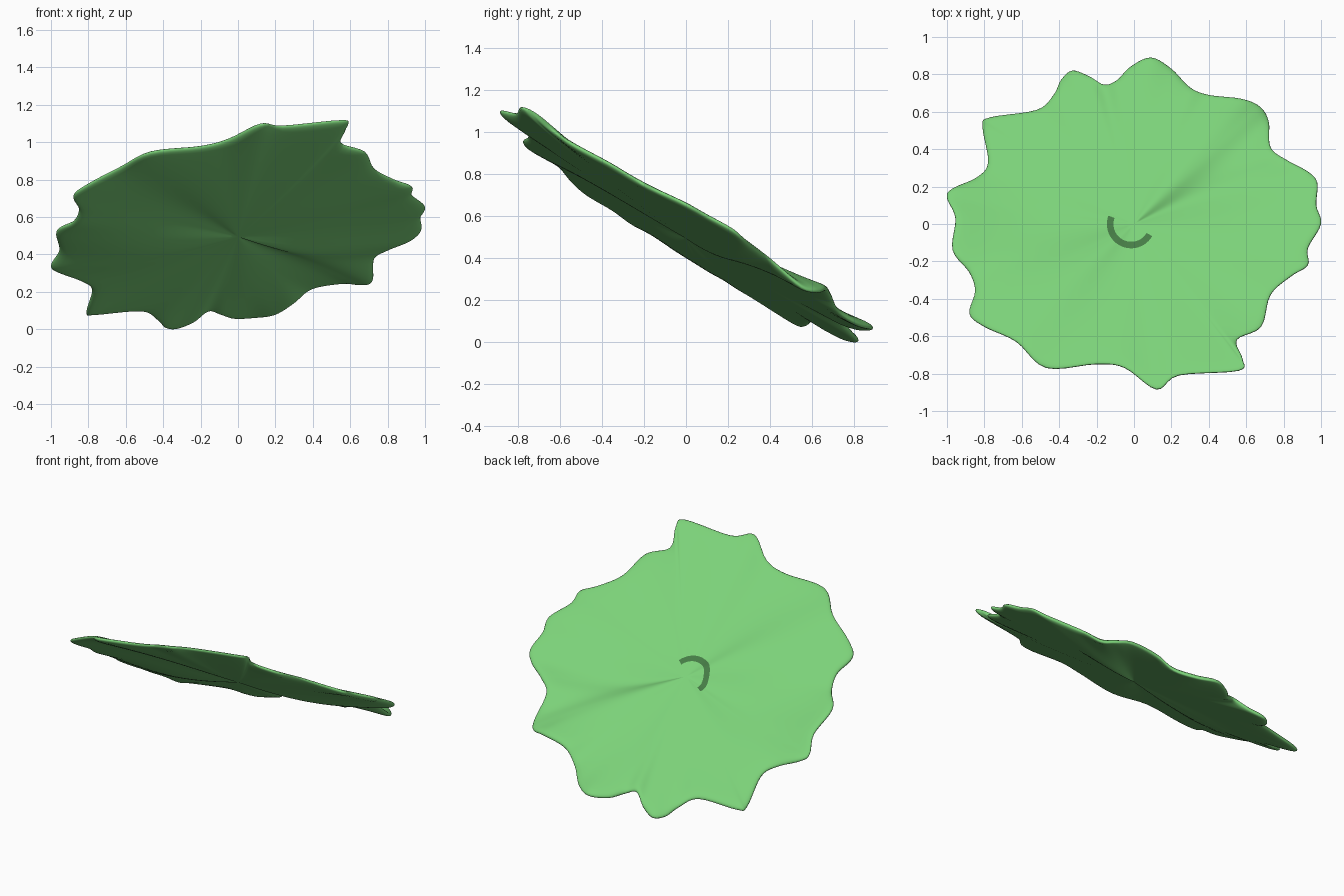
import bpy, math
from mathutils import Vector

if "Cube" in bpy.data.objects:
    bpy.data.objects.remove(bpy.data.objects["Cube"])

# Leaf rim: x, y, z, counter-clockwise seen from above
RIM = [
    (1.0, 0.0, .67), (.975, .1, .615), (.98, .22, .55), (.93, .28, .50), (.82, .34, .455),
    (.73, .41, .40), (.72, .55, .28), (.67, .63, .26), (.57, .67, .27),
    (.40, .69, .24), (.30, .73, .16), (.20, .83, .10), (.09, .89, .085),
    (-.02, .84, .08), (-.09, .77, .10), (-.16, .745, .12), (-.24, .79, .06), (-.33, .82, .025),
    (-.39, .77, .03), (-.43, .69, .07), (-.52, .61, .12), (-.77, .57, .10),
    (-.81, .52, .11), (-.78, .33, .23), (-.84, .25, .28), (-.97, .19, .33),
    (-1.0, .14, .36), (-.955, .03, .44), (-.97, -.14, .54), (-.88, -.26, .59),
    (-.85, -.36, .66), (-.88, -.48, .73), (-.80, -.55, .79), (-.63, -.63, .88),
    (-.47, -.77, .96), (-.2, -.75, .99), (-.05, -.77, 1.03),
    (.12, -.885, 1.11), (.24, -.81, 1.10), (.56, -.785, 1.13), (.58, -.72, 1.10),
    (.55, -.62, 1.01), (.68, -.55, .96), (.73, -.38, .87), (.84, -.28, .81),
    (.93, -.22, .775), (.93, -.13, .73),
]
# Radial folds: angle in degrees, height, width in radians
FOLDS = [(22, -.04, .28), (48, .03, .25), (180, -.04, .35), (218, .035, .35)]
HALF = 0.02


def plane(x, y):
    return .55 + .11 * x - .6 * y


def fold(x, y, t):
    a = math.atan2(y, x)
    z = 0
    for deg, h, w in FOLDS:
        d = (a - math.radians(deg) + math.pi) % (2 * math.pi) - math.pi
        z += h * math.exp(-(d / w) ** 2)
    return z * math.sin(math.pi * min(t, 1)) - .02 * (1 - t * t)


def smooth_loop(points, n):
    pts, out = [Vector(p) for p in points], []
    for i in range(len(pts)):
        a, b, c, d = (pts[(i + k) % len(pts)] for k in (-1, 0, 1, 2))
        for j in range(n):
            s = j / n
            out.append(.5 * (2 * b + (c - a) * s + (2 * a - 5 * b + 4 * c - d) * s * s
                             + (3 * b - a - 3 * c + d) * s ** 3))
    return out


def add_mesh(name, verts, faces, color):
    me = bpy.data.meshes.new(name)
    me.from_pydata(verts, [], faces)
    me.validate()
    me.polygons.foreach_set("use_smooth", [True] * len(me.polygons))
    mat = bpy.data.materials.new(name + "_color")
    mat.diffuse_color = color
    mat.use_nodes = True
    mat.node_tree.nodes["Principled BSDF"].inputs["Base Color"].default_value = mat.diffuse_color
    me.materials.append(mat)
    ob = bpy.data.objects.new(name, me)
    bpy.context.collection.objects.link(ob)
    return ob


# Rim height split into a broad wave and fine lobes that fade quickly inward
rim = smooth_loop(RIM, 5)
N = len(rim)
dev = [p.z - plane(p.x, p.y) for p in rim]
broad = [sum(dev[(i + k) % N] for k in range(-14, 15)) / 29 for i in range(N)]

# Leaf: top sheet, rounded edge and underside swept as concentric loops
ts = [i / 22 for i in range(1, 22)] + [.975, .99, .997]
rows = [(t, 1) for t in ts] + [(1, 0)] + [(t, -1) for t in reversed(ts)]
verts, faces = [], []
for t, side in rows:
    h = side * HALF * math.sqrt(1 - t ** 40)
    for i, p in enumerate(rim):
        x, y = p.x * t, p.y * t
        wave = broad[i] * t ** 1.5 + (dev[i] - broad[i]) * t ** 5
        verts.append((x, y, plane(x, y) + wave + fold(x, y, t) + h))
for r in range(len(rows) - 1):
    for i in range(N):
        j = (i + 1) % N
        faces.append((r * N + i, (r + 1) * N + i, (r + 1) * N + j, r * N + j))
top, bottom = len(verts), len(verts) + 1
verts += [(0, 0, .53 + HALF), (0, 0, .53 - HALF)]
last = (len(rows) - 1) * N
for i in range(N):
    j = (i + 1) % N
    faces += [(top, i, j), (bottom, last + j, last + i)]
low = min(v[2] for v in verts)
verts = [(x, y, z - low) for x, y, z in verts]
add_mesh("leaf", verts, faces, (.20, .64, .19, 1))

# Stem scar: thin dark arc lying on the leaf near the centre
av, af = [], []
for k in range(25):
    a = math.radians(160 + 170 * k / 24)
    for r in (.095, .13):
        x, y = r * math.cos(a) - .015, r * math.sin(a)
        t = math.hypot(x, y) / .87
        av.append((x, y, plane(x, y) + fold(x, y, t) + HALF + .006 - low))
    if k:
        af.append((2 * k - 2, 2 * k - 1, 2 * k + 1, 2 * k))
add_mesh("stem_scar", av, af, (.06, .2, .06, 1))
